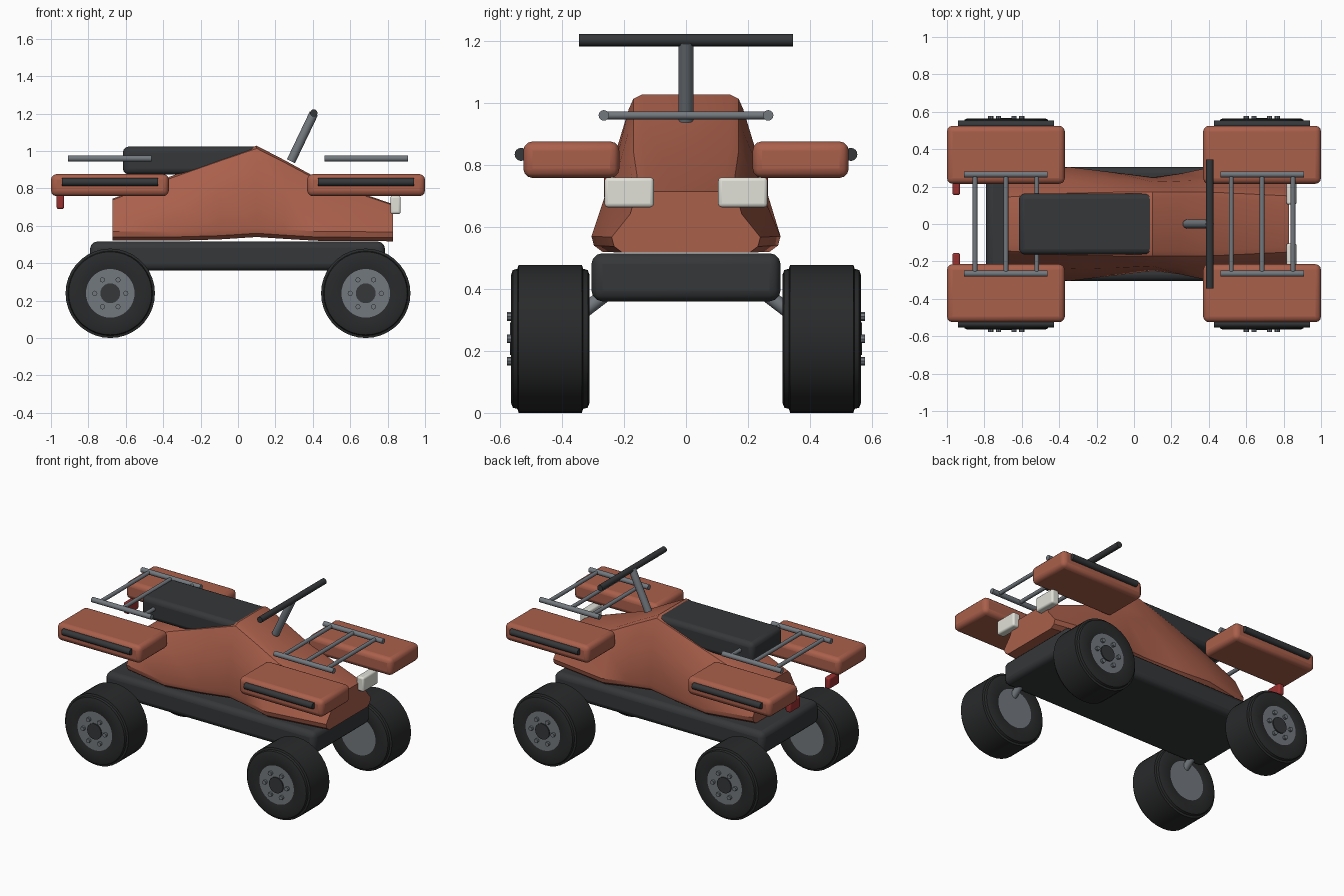
import bpy, bmesh, math
from mathutils import Vector

if "Cube" in bpy.data.objects:
    bpy.data.objects.remove(bpy.data.objects["Cube"])


def material(name, rgb):
    m = bpy.data.materials.new(name)
    m.diffuse_color = (*rgb, 1)
    m.use_nodes = True
    m.node_tree.nodes["Principled BSDF"].inputs["Base Color"].default_value = m.diffuse_color
    return m


RED = material("red_paint", (0.40, 0.115, 0.07))
DARK = material("dark_plastic", (0.035, 0.038, 0.04))
RUBBER = material("rubber", (0.022, 0.023, 0.024))
STEEL = material("steel", (0.17, 0.19, 0.21))
WHITE = material("lamp_white", (0.75, 0.75, 0.69))
LAMP = material("lamp_red", (0.33, 0.03, 0.03))


def finish(name, bm, mat, bevel=0, segments=3):
    bmesh.ops.recalc_face_normals(bm, faces=bm.faces)
    me = bpy.data.meshes.new(name)
    bm.to_mesh(me)
    bm.free()
    me.materials.append(mat)
    ob = bpy.data.objects.new(name, me)
    bpy.context.collection.objects.link(ob)
    bpy.ops.object.select_all(action='DESELECT')
    ob.select_set(True)
    bpy.context.view_layer.objects.active = ob
    bpy.ops.object.shade_smooth_by_angle(angle=math.radians(32))
    if bevel:
        mod = ob.modifiers.new("bevel", 'BEVEL')
        mod.width, mod.segments = bevel, segments
        mod.limit_method = 'ANGLE'
    return ob


def box(name, lo, hi, mat, bevel):
    bm = bmesh.new()
    bmesh.ops.create_cube(bm, size=1)
    for v in bm.verts:
        v.co = [(a + b) / 2 + c * (b - a) for a, b, c in zip(lo, hi, v.co)]
    return finish(name, bm, mat, bevel)


def mirrored_box(name, lo, hi, mat, bevel):
    box(name + "_back", lo, hi, mat, bevel)
    box(name + "_front", (lo[0], -hi[1], lo[2]), (hi[0], -lo[1], hi[2]), mat, bevel)


def rod(name, a, b, r, mat, sides=16):
    a, b = Vector(a), Vector(b)
    bm = bmesh.new()
    bmesh.ops.create_cone(bm, cap_ends=True, segments=sides, radius1=r, radius2=r,
                          depth=(b - a).length)
    rot = (b - a).to_track_quat('Z', 'Y')
    for v in bm.verts:
        v.co = rot @ v.co + (a + b) / 2
    return finish(name, bm, mat)


def lathe(name, centre, profile, mat, steps=36):
    """Closed (y, radius) profile turned about the y axis."""
    bm = bmesh.new()
    rings = []
    for i in range(steps):
        t = 2 * math.pi * i / steps
        rings.append([bm.verts.new((centre[0] + r * math.cos(t), centre[1] + y,
                                    centre[2] + r * math.sin(t))) for y, r in profile])
    n = len(profile)
    for i in range(steps):
        p, q = rings[i], rings[(i + 1) % steps]
        for j in range(n):
            k = (j + 1) % n
            bm.faces.new((p[j], p[k], q[k], q[j]))
    return finish(name, bm, mat)


# chassis tub
box("chassis", (-0.79, -0.305, 0.36), (0.785, 0.305, 0.515), DARK, 0.035)

# body shell: lofted stations (x, low width, shoulder width, top width, bottom z, top z)
stations = [(-0.67, 0.24, 0.19, 0.16, 0.52, 0.745),
            (-0.35, 0.305, 0.24, 0.18, 0.52, 0.868),
            (-0.10, 0.275, 0.235, 0.185, 0.527, 0.958),
            (0.10, 0.25, 0.225, 0.185, 0.54, 1.028),
            (0.25, 0.27, 0.23, 0.185, 0.53, 0.95),
            (0.42, 0.305, 0.235, 0.185, 0.52, 0.857),
            (0.83, 0.24, 0.18, 0.165, 0.517, 0.715)]
bm = bmesh.new()
loops = []
for x, w, m, t, z0, z1 in stations:
    h = z1 - z0
    half = [(w - 0.035, z0), (w - 0.008, z0 + 0.02), (w, z0 + 0.05), (m, z0 + 0.63 * h),
            (t, z1 - 0.1 * h), (t - 0.015, z1 - 0.03 * h), (t - 0.045, z1)]
    ring = half + [(-y, z) for y, z in reversed(half)]
    loops.append([bm.verts.new((x, y, z)) for y, z in ring])
for p, q in zip(loops, loops[1:]):
    for j in range(len(p)):
        k = (j + 1) % len(p)
        bm.faces.new((p[j], p[k], q[k], q[j]))
bm.faces.new(loops[0])
bm.faces.new(loops[-1])
finish("body_shell", bm, RED)

# seat
box("seat", (-0.615, -0.163, 0.875), (0.13, 0.163, 1.023), DARK, 0.03)

# steering
rod("steering_column", (0.283, 0, 0.945), (0.405, 0, 1.2), 0.024, STEEL)
rod("handlebar", (0.405, -0.345, 1.203), (0.405, 0.345, 1.203), 0.02, DARK)

for end, sx in (("rear", -1), ("nose", 1)):
    cx = 0.685 * sx
    # mudguards
    mirrored_box(end + "_mudguard", (cx - 0.315, 0.215, 0.758), (cx + 0.315, 0.525, 0.876), RED, 0.03)
    # luggage rack cross bars
    for i in (-1, 0, 1):
        x = cx + 0.165 * i
        rod(end + "_rack_bar", (x, -0.265, 0.96), (x, 0.265, 0.96), 0.013, STEEL, 12)
    for sy in (-1, 1):
        rod(end + "_rack_rail", (cx - 0.223, 0.265 * sy, 0.96), (cx + 0.223, 0.265 * sy, 0.96),
            0.017, STEEL)
        rod(end + "_mudguard_trim", (cx - 0.256, 0.532 * sy, 0.834), (cx + 0.256, 0.532 * sy, 0.834),
            0.021, DARK)

        # wheel: tyre, rim, hub, bolts, suspension arm
        wx, wy, wz = 0.683 * sx, 0.438 * sy, 0.239
        tyre = [(-0.122, 0.125), (-0.127, 0.15), (-0.127, 0.205), (-0.121, 0.222), (-0.106, 0.226),
                (-0.102, 0.239)]
        tyre += [(-y, r) for y, r in reversed(tyre)]
        lathe(end + "_tyre", (wx, wy, wz), tyre, RUBBER)
        rod(end + "_rim", (wx, wy - 0.123, wz), (wx, wy + 0.123, wz), 0.134, STEEL, 36)
        rod(end + "_hub", (wx, wy, wz), (wx, wy + 0.13 * sy, wz), 0.053, DARK, 24)
        for k in range(6):
            a = k * math.pi / 3
            bx, bz = wx + 0.083 * math.cos(a), wz + 0.083 * math.sin(a)
            rod(end + "_wheel_bolt", (bx, wy + 0.1 * sy, bz), (bx, wy + 0.14 * sy, bz),
                0.014, STEEL, 8)
        rod(end + "_suspension_arm", (wx, 0.23 * sy, 0.405), (wx, 0.42 * sy, 0.26), 0.023, STEEL)

# lamps
mirrored_box("headlamp", (0.815, 0.104, 0.663), (0.87, 0.263, 0.76), WHITE, 0.012)
mirrored_box("tail_lamp", (-0.97, 0.155, 0.69), (-0.93, 0.265, 0.765), LAMP, 0.01)
